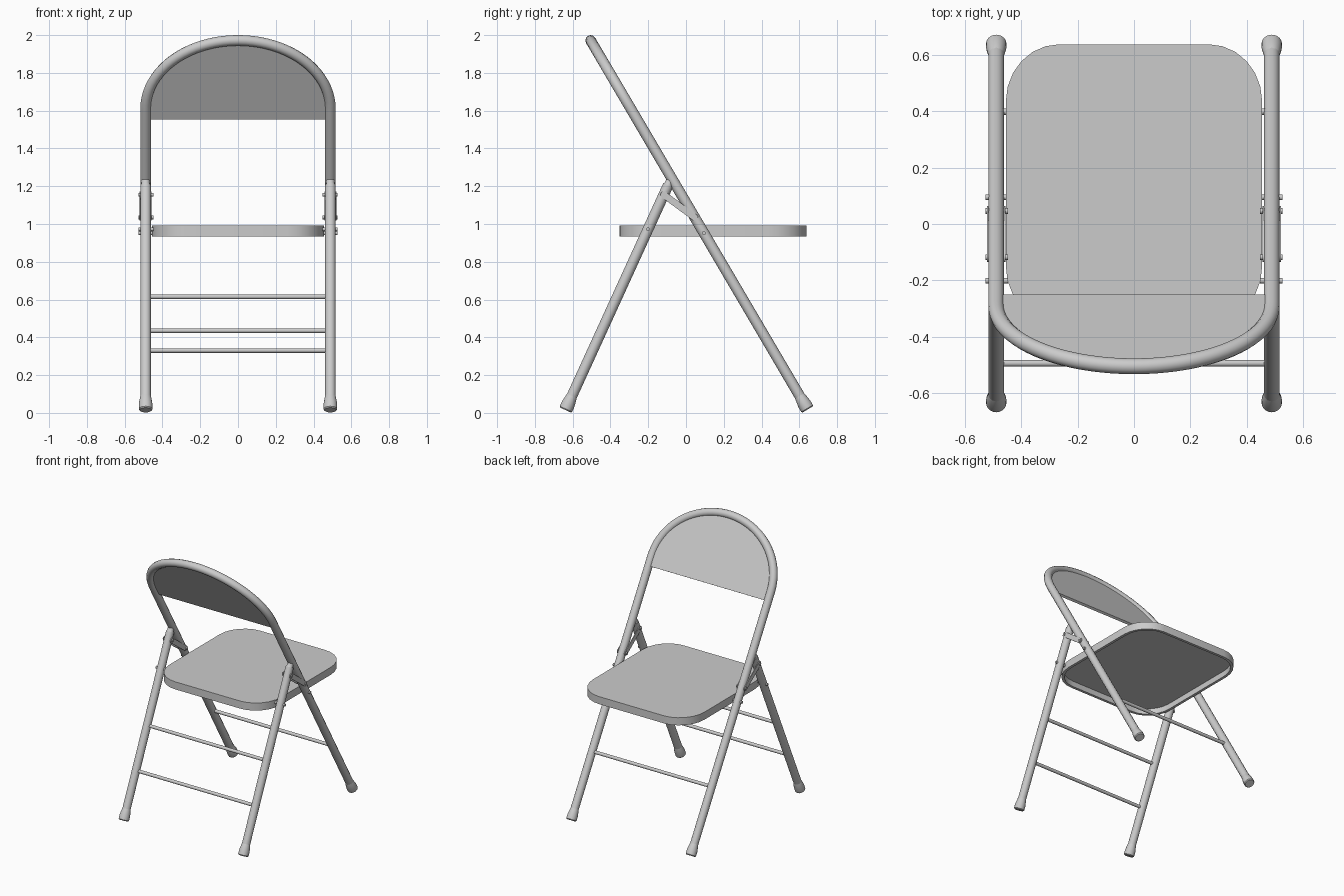
import bpy, bmesh, math
from mathutils import Vector

if "Cube" in bpy.data.objects:
    bpy.data.objects.remove(bpy.data.objects["Cube"])

X, R = 0.489, 0.028          # tube centre offset and radius


def frame_y(z):              # slope of the long back frame
    return -0.505 + (1.972 - z) * 0.588


def leg_y(z):                # slope of the short legs
    return -0.638 + (z - 0.015) * 0.4565


def finish(name, bm, angle=35):
    bmesh.ops.recalc_face_normals(bm, faces=bm.faces)
    me = bpy.data.meshes.new(name)
    bm.to_mesh(me)
    bm.free()
    ob = bpy.data.objects.new(name, me)
    bpy.context.collection.objects.link(ob)
    smooth(ob, angle)
    return ob


def smooth(ob, angle=35):
    bpy.ops.object.select_all(action='DESELECT')
    ob.select_set(True)
    bpy.context.view_layer.objects.active = ob
    bpy.ops.object.shade_smooth_by_angle(angle=math.radians(angle))


def lathe(name, p0, p1, profile, n=20):
    """Rings of (distance, radius) along the axis p0 -> p1, capped at both ends."""
    p0, p1 = Vector(p0), Vector(p1)
    d = (p1 - p0).normalized()
    q = d.to_track_quat('Z', 'Y')
    bm = bmesh.new()
    rings = [[bm.verts.new(p0 + q @ Vector((r * math.cos(2 * math.pi * i / n),
                                            r * math.sin(2 * math.pi * i / n), t)))
              for i in range(n)] for t, r in profile]
    for a, b in zip(rings, rings[1:]):
        for i in range(n):
            bm.faces.new((a[i], a[(i + 1) % n], b[(i + 1) % n], b[i]))
    bm.faces.new(rings[0])
    bm.faces.new(rings[-1])
    return finish(name, bm)


def rod(name, p0, p1, r, n=16):
    return lathe(name, p0, p1, [(0, r), ((Vector(p1) - Vector(p0)).length, r)], n)


def slab(name, pts, offset):
    """Flat outline extruded by an offset vector."""
    bm = bmesh.new()
    f = bm.faces.new([bm.verts.new(p) for p in pts])
    new = bmesh.ops.extrude_face_region(bm, geom=[f])['geom']
    bmesh.ops.translate(bm, vec=offset, verts=[v for v in new if isinstance(v, bmesh.types.BMVert)])
    return finish(name, bm)


# Back frame: one bent tube, foot to foot
def arch(a, w, h):
    return w * math.cos(a), 1.612 + h * math.sin(a)


path = [(X, 0.03)] + [arch(math.pi * i / 40, X, 0.36) for i in range(41)] + [(-X, 0.03)]
cu = bpy.data.curves.new("back_frame", 'CURVE')
cu.dimensions = '3D'
cu.bevel_depth, cu.bevel_resolution, cu.use_fill_caps = R, 4, True
sp = cu.splines.new('POLY')
sp.points.add(len(path) - 1)
for p, (x, z) in zip(sp.points, path):
    p.co = (x, frame_y(z), z, 1)
frame = bpy.data.objects.new("back_frame", cu)
bpy.context.collection.objects.link(frame)
frame.select_set(True)
bpy.context.view_layer.objects.active = frame
bpy.ops.object.convert(target='MESH')
smooth(bpy.context.view_layer.objects.active, 50)

# Back rest panel filling the arch
outline = [(X - 0.015, 1.555)] + [arch(math.pi * i / 40, X - 0.015, 0.345) for i in range(41)]
outline.append((-X + 0.015, 1.555))
n = Vector((0, 0.862, 0.507))
slab("back_panel", [Vector((x, frame_y(z), z)) - n * 0.006 for x, z in outline], n * 0.018)

# Seat: rounded pan, hollow underneath with a rim
pts = []
for cx, cy, a0 in ((0.265, 0.435, 0), (-0.265, 0.435, 90), (-0.265, -0.15, 180), (0.265, -0.15, 270)):
    for i in range(7):
        a = math.radians(a0 + 15 * i)
        pts.append((cx + 0.19 * math.cos(a), cy + 0.203 * math.sin(a)))
bm = bmesh.new()
bottom = bm.faces.new([bm.verts.new((x, y, 0.935)) for x, y in pts])
top = bmesh.ops.extrude_face_region(bm, geom=[bottom], use_keep_orig=True)['geom']
bmesh.ops.translate(bm, vec=(0, 0, 0.056), verts=[v for v in top if isinstance(v, bmesh.types.BMVert)])
bmesh.ops.recalc_face_normals(bm, faces=bm.faces)
bm.faces.ensure_lookup_table()
bottom = min(bm.faces, key=lambda f: f.calc_center_median().z)
bmesh.ops.inset_region(bm, faces=[bottom], thickness=0.02)
inner = bmesh.ops.extrude_face_region(bm, geom=[bottom])['geom']
bmesh.ops.translate(bm, vec=(0, 0, 0.042), verts=[v for v in inner if isinstance(v, bmesh.types.BMVert)])
if bottom.is_valid:
    bm.faces.remove(bottom)
finish("seat", bm)

FOOT = [(0, 0.031), (0.006, 0.036), (0.035, 0.036), (0.06, 0.032), (0.08, 0.0285), (0.085, 0.027)]
for side, s in (("left", -1), ("right", 1)):
    x = s * X
    # Short leg with narrower plug at its top
    rod(f"front_leg_{side}", (x, leg_y(0.03), 0.03), (x, leg_y(1.205), 1.205), R, 20)
    lathe(f"front_leg_plug_{side}", (x, leg_y(1.195), 1.195), (x, leg_y(1.3), 1.3),
          [(0, 0.027), (0.012, 0.025), (0.02, 0.022), (0.046, 0.022)])
    # Rubber feet
    lathe(f"front_foot_{side}", (x, leg_y(0.015), 0.015), (x, leg_y(1), 1), FOOT)
    lathe(f"rear_foot_{side}", (x, frame_y(0.018), 0.018), (x, frame_y(1), 1), FOOT)
    # Folding link: a flat round-ended plate on each side of the tubes
    a, b = Vector((0, leg_y(1.155), 1.155)), Vector((0, frame_y(1.035), 1.035))
    t = math.atan2(b.z - a.z, b.y - a.y)
    link = []
    for c, a0 in ((b, t - math.pi / 2), (a, t + math.pi / 2)):
        for i in range(9):
            ang = a0 + math.pi * i / 8
            link.append(c + 0.018 * Vector((0, math.cos(ang), math.sin(ang))))
    for label, off in (("outer", 0.027), ("inner", -0.032)):
        slab(f"link_{label}_{side}", [p + Vector((s * (X + off), 0, 0)) for p in link], (s * 0.005, 0, 0))
    # Pivot bolts
    for label, y, z in (("link_front", a.y, a.z), ("link_rear", b.y, b.z),
                        ("seat_front", leg_y(0.972), 0.972), ("seat_rear", frame_y(0.952), 0.952)):
        rod(f"bolt_{label}_{side}", (s * 0.448, y, z), (s * 0.527, y, z), 0.01, 12)

# Cross bars
for name, fn, z in (("front_bar_low", leg_y, 0.33), ("front_bar_high", leg_y, 0.615),
                    ("rear_bar", frame_y, 0.435)):
    rod(name, (-X, fn(z), z), (X, fn(z), z), 0.012)
